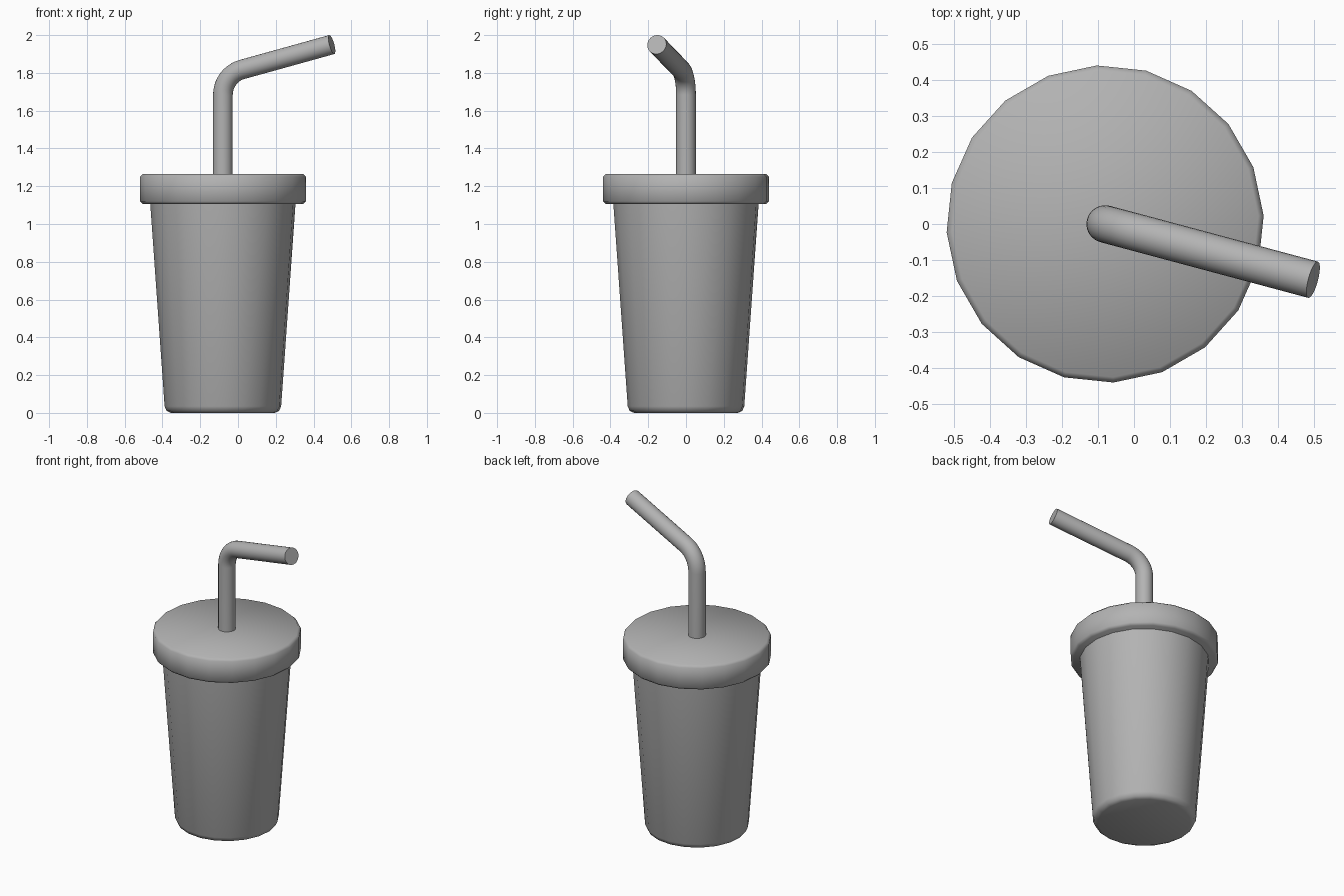
import bpy, bmesh, math
from mathutils import Vector

cube = bpy.data.objects.get("Cube")
if cube:
    bpy.data.objects.remove(cube, do_unlink=True)

CENTER = Vector((-0.08, 0, 0))

grey = bpy.data.materials.new("plain_grey")
grey.use_nodes = True
grey.diffuse_color = (0.45, 0.45, 0.45, 1)
grey.node_tree.nodes["Principled BSDF"].inputs["Base Color"].default_value = grey.diffuse_color


def skin(name, rings, angle):
    """Join rings of points into a closed, capped tube."""
    bm = bmesh.new()
    loops = [[bm.verts.new(p) for p in ring] for ring in rings]
    count = len(loops[0])
    for low, high in zip(loops, loops[1:]):
        for i in range(count):
            j = (i + 1) % count
            bm.faces.new((low[i], low[j], high[j], high[i]))
    bm.faces.new(loops[0])
    bm.faces.new(loops[-1])
    bmesh.ops.recalc_face_normals(bm, faces=bm.faces)
    mesh = bpy.data.meshes.new(name)
    bm.to_mesh(mesh)
    bm.free()
    mesh.materials.append(grey)
    obj = bpy.data.objects.new(name, mesh)
    bpy.context.collection.objects.link(obj)
    bpy.ops.object.select_all(action="DESELECT")
    obj.select_set(True)
    bpy.context.view_layer.objects.active = obj
    bpy.ops.object.shade_smooth_by_angle(angle=math.radians(angle))
    return obj


def turned(name, profile, sides=20, twist=math.radians(3)):
    """Revolve (radius, height) pairs about the cup axis."""
    angles = [twist + math.tau * i / sides for i in range(sides)]
    rings = [[CENTER + Vector((r * math.cos(a), r * math.sin(a), z)) for a in angles]
             for r, z in profile]
    return skin(name, rings, 50)


# Tapered cup and overhanging lid, both with softened rims
turned("cup", [(0.275, 0), (0.298, 0.01), (0.309, 0.035), (0.386, 1.12)])
turned("lid", [(0.425, 1.105), (0.44, 1.12), (0.44, 1.25), (0.425, 1.265)])

# Straw: upright, a round elbow, then a rising arm
heading = math.radians(-15)
outward = Vector((math.cos(heading), math.sin(heading), 0))
sideways = Vector((-math.sin(heading), math.cos(heading), 0))
up = Vector((0, 0, 1))
bend, bend_radius, tube_radius = math.radians(75), 0.14, 0.052
elbow_start = 1.79 - bend_radius * math.tan(bend / 2)

stations = [(CENTER + up * 1.2, up)]
for k in range(11):
    a = bend * k / 10
    point = CENTER + up * (elbow_start + bend_radius * math.sin(a))
    point += outward * bend_radius * (1 - math.cos(a))
    stations.append((point, up * math.cos(a) + outward * math.sin(a)))
tip_direction = stations[-1][1]
stations.append((CENTER + up * 1.79 + tip_direction * 0.618, tip_direction))

straw_rings = []
for point, tangent in stations:
    across = sideways.cross(tangent)
    straw_rings.append([point + tube_radius * (sideways * math.cos(t) + across * math.sin(t))
                        for t in (math.tau * i / 24 for i in range(24))])
skin("straw", straw_rings, 40)
